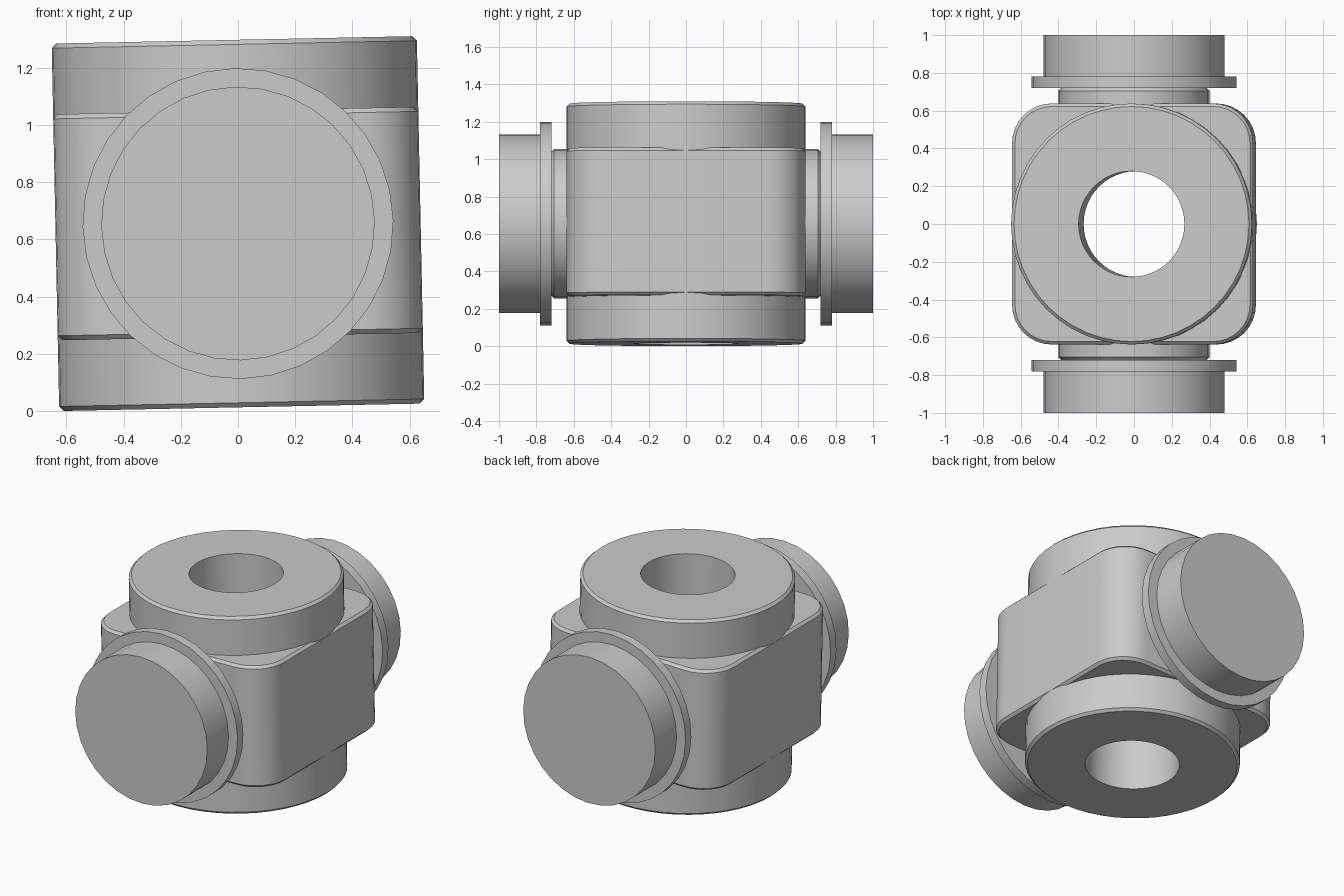
import bpy, bmesh, math
from mathutils import Matrix

cube = bpy.data.objects.get("Cube")
if cube:
    bpy.data.objects.remove(cube, do_unlink=True)

grey = bpy.data.materials.new("plain grey")
grey.use_nodes = True
grey.diffuse_color = (0.6, 0.6, 0.6, 1)
grey.node_tree.nodes["Principled BSDF"].inputs["Base Color"].default_value = (0.6, 0.6, 0.6, 1)

# Whole joint leans slightly about its trunnion axis
PLACE = Matrix.Translation((0, 0, 0.655)) @ Matrix.Rotation(-0.0205, 4, 'Y')
HALF = 0.638
CHAMFER = 0.016


def finish(name, bm, matrix=PLACE):
    bmesh.ops.recalc_face_normals(bm, faces=bm.faces)
    mesh = bpy.data.meshes.new(name)
    bm.to_mesh(mesh)
    bm.free()
    mesh.materials.append(grey)
    obj = bpy.data.objects.new(name, mesh)
    bpy.context.collection.objects.link(obj)
    obj.matrix_world = matrix
    return obj


def smooth(obj):
    bpy.ops.object.select_all(action='DESELECT')
    obj.select_set(True)
    bpy.context.view_layer.objects.active = obj
    bpy.ops.object.shade_smooth_by_angle(angle=math.radians(30))


def lathe(name, profile, closed=False, steps=32, matrix=PLACE):
    """Revolve (radius, height) points; open profiles get flat end caps."""
    bm = bmesh.new()
    rings = []
    for r, z in profile:
        rings.append([bm.verts.new((r * math.cos(a), r * math.sin(a), z))
                      for a in (math.tau * i / steps for i in range(steps))])
    pairs = list(zip(rings, rings[1:]))
    if closed:
        pairs.append((rings[-1], rings[0]))
    else:
        bm.faces.new(rings[0])
        bm.faces.new(rings[-1])
    for a, b in pairs:
        for i in range(steps):
            j = (i + 1) % steps
            bm.faces.new((a[i], a[j], b[j], b[i]))
    return finish(name, bm, matrix)


# Vertical sleeve with a through bore
TOP, BORE = 0.642, 0.28
inner = HALF - 0.016
smooth(lathe("bearing_sleeve", [
    (BORE, -TOP), (inner, -TOP), (HALF, -TOP + CHAMFER),
    (HALF, TOP - CHAMFER), (inner, TOP), (BORE, TOP)], closed=True, steps=48))

# Central block: rounded upright corners, chamfered rims
bm = bmesh.new()
bmesh.ops.create_cube(bm, size=1)
bmesh.ops.scale(bm, vec=(2 * HALF, 2 * HALF, 0.79), verts=bm.verts)
upright = [e for e in bm.edges if abs(e.verts[0].co.z - e.verts[1].co.z) > 0.1]
bmesh.ops.bevel(bm, geom=upright, offset=0.21, segments=8, profile=0.5, affect='EDGES')
rims = [e for e in bm.edges if abs(e.verts[0].co.z - e.verts[1].co.z) < 0.01]
bmesh.ops.bevel(bm, geom=rims, offset=CHAMFER, segments=1, affect='EDGES')
block = finish("central_block", bm)

# Bore the block, a little wider than the sleeve bore so the sleeve lines it
cutter = lathe("bore_cutter", [(0.4, -1), (0.4, 1)])
cutter.hide_render = True
cutter.hide_viewport = True
cut = block.modifiers.new("bore", 'BOOLEAN')
cut.operation = 'DIFFERENCE'
cut.solver = 'EXACT'
cut.object = cutter
smooth(block)

# Trunnions: neck, flange and end cap on the front and back
for side, turn in (("front", math.pi / 2), ("back", -math.pi / 2)):
    place = PLACE @ Matrix.Rotation(turn, 4, 'X')
    parts = {
        "neck": [(0.4, 0.6), (0.4, 0.705), (0.385, 0.72)],
        "flange": [(0.543, 0.72), (0.543, 0.78)],
        "end_cap": [(0.478, 0.78), (0.478, 1.0)],
    }
    for part, profile in parts.items():
        smooth(lathe(f"{side}_{part}", profile, matrix=place))
